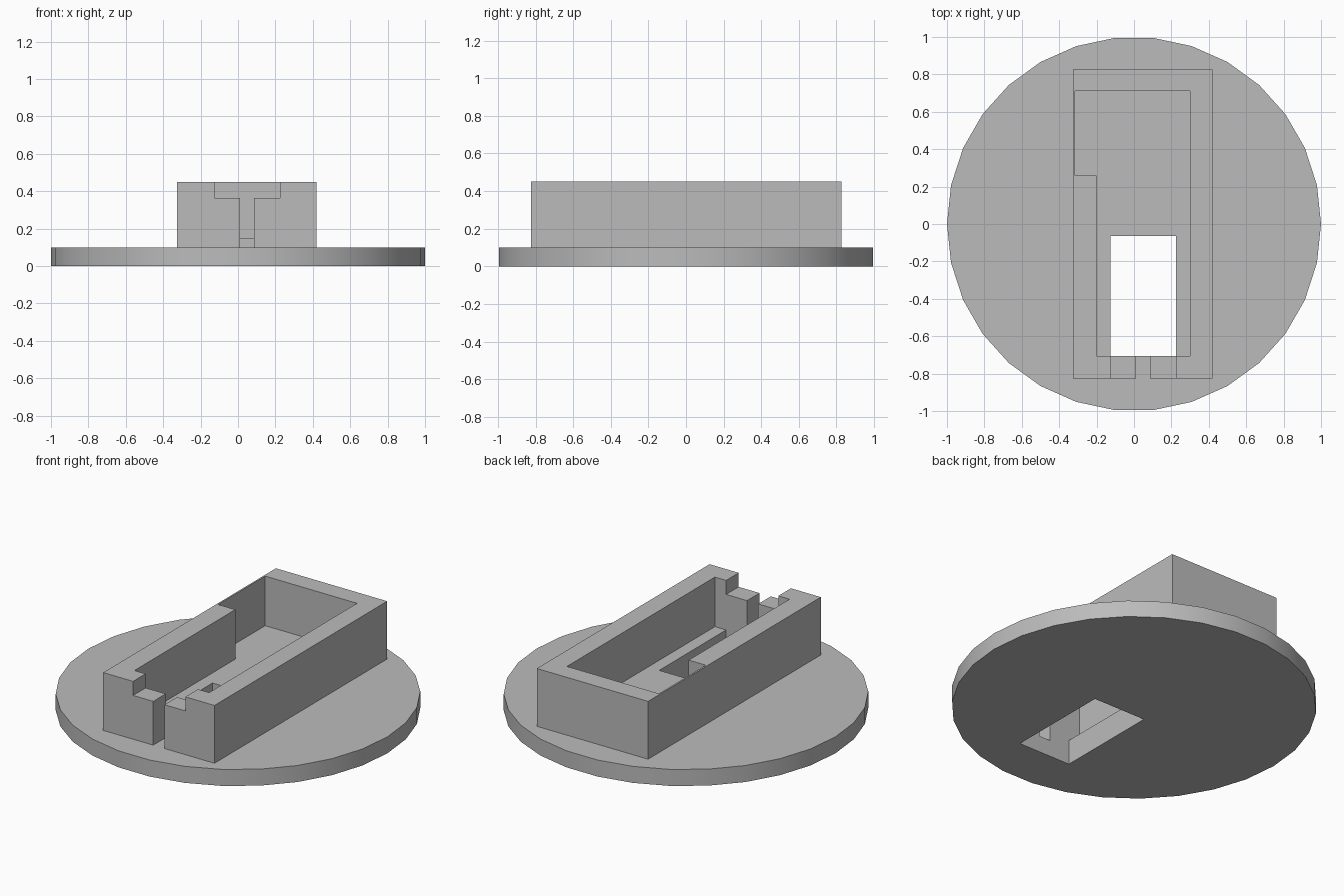
import bpy

cube = bpy.data.objects.get("Cube")
if cube:
    bpy.data.objects.remove(cube, do_unlink=True)

grey = bpy.data.materials.new("plain_grey")
grey.use_nodes = True
colour = (0.5, 0.5, 0.5, 1)
grey.diffuse_color = colour
grey.node_tree.nodes["Principled BSDF"].inputs["Base Color"].default_value = colour


def box(name, x, y, z):
    """Axis-aligned box from its (low, high) limits."""
    bpy.ops.mesh.primitive_cube_add(size=1, location=[sum(r) / 2 for r in (x, y, z)])
    ob = bpy.context.object
    ob.name = name
    ob.scale = [r[1] - r[0] for r in (x, y, z)]
    bpy.ops.object.transform_apply(location=True, rotation=False, scale=True)
    ob.data.materials.append(grey)
    return ob


def combine(target, tool, operation):
    """Apply one boolean and discard the tool."""
    tool.hide_render = True
    mod = target.modifiers.new(tool.name, 'BOOLEAN')
    mod.operation, mod.object, mod.solver = operation, tool, 'EXACT'
    bpy.context.view_layer.objects.active = target
    bpy.ops.object.modifier_apply(modifier=mod.name)
    bpy.data.objects.remove(tool, do_unlink=True)


# Round base, with a corner on the x axis
bpy.ops.mesh.primitive_cylinder_add(vertices=30, radius=1, depth=0.1,
                                    location=(0, 0, 0.05), rotation=(0, 0, 1.5707963))
tray = bpy.context.object
tray.name = "round_base_with_tray"
bpy.ops.object.transform_apply(location=True, rotation=True, scale=True)
tray.data.materials.append(grey)

# Rectangular housing fused to the base
combine(tray, box("housing", (-0.325, 0.42), (-0.825, 0.827), (0.05, 0.45)), 'UNION')

# Cavity with a wider rear bay, opening through the base, cable slot and front notch
FRONT = (-0.9, -0.65)
cutters = (
    ("cavity", (-0.2, 0.3), (-0.705, 0.71), (0.15, 0.6)),
    ("rear_bay", (-0.315, 0.2), (0.26, 0.71), (0.15, 0.6)),
    ("base_opening", (-0.125, 0.225), (-0.705, -0.065), (-0.1, 0.3)),
    ("cable_slot", (0.01, 0.085), FRONT, (0.1, 0.6)),
    ("front_notch", (-0.125, 0.225), FRONT, (0.365, 0.6)),
)
for cutter in cutters:
    combine(tray, box(*cutter), 'DIFFERENCE')

# Smooth rim, sharp edges elsewhere
bpy.ops.object.select_all(action='DESELECT')
tray.select_set(True)
bpy.context.view_layer.objects.active = tray
bpy.ops.object.shade_smooth_by_angle(angle=0.52)
